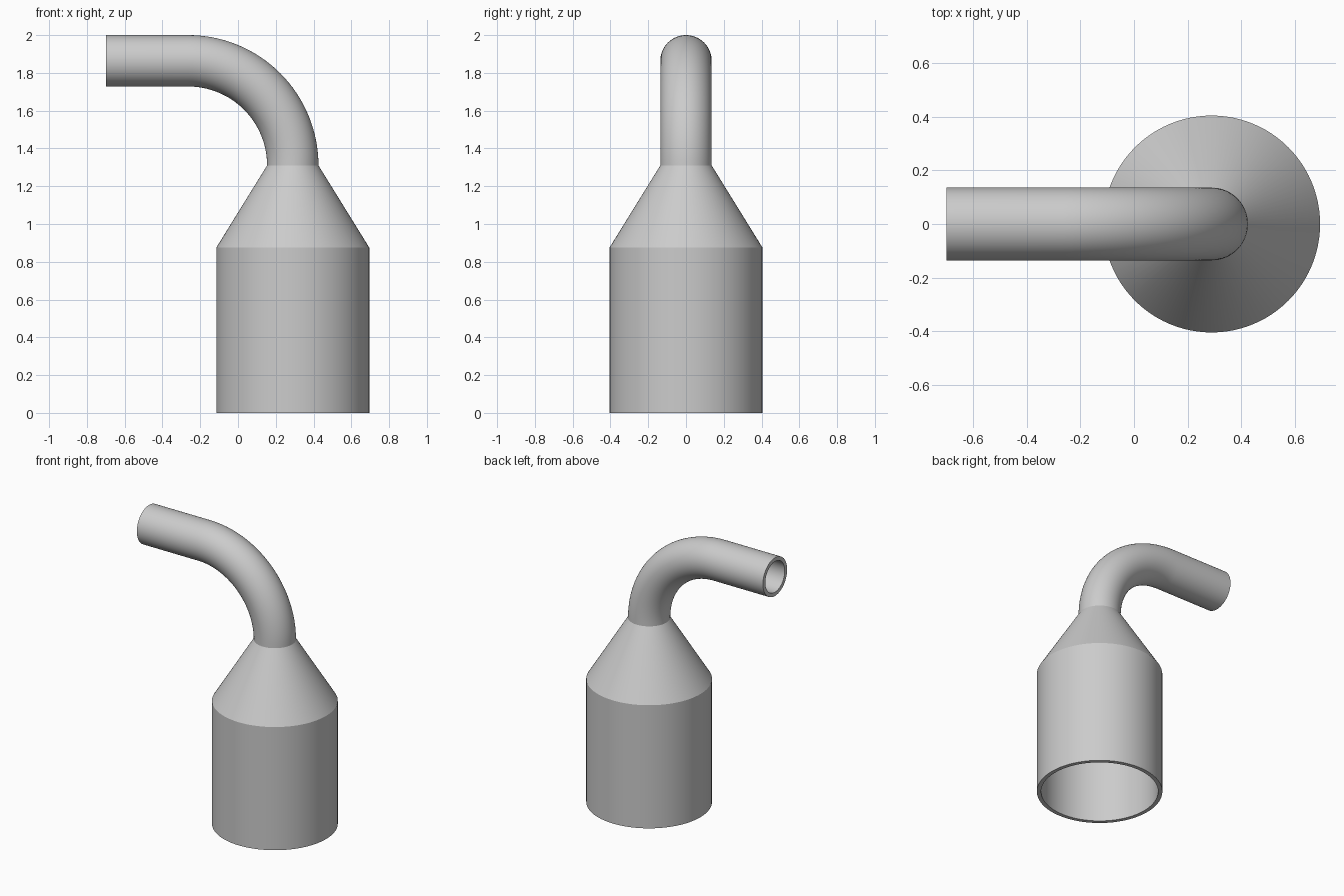
import bpy, bmesh, math
from mathutils import Vector

cube = bpy.data.objects.get("Cube")
if cube:
    bpy.data.objects.remove(cube, do_unlink=True)

SIDES = 96
WALL = 0.027
AXIS_X = 0.29
BODY_R, PIPE_R = 0.405, 0.136
SHOULDER_Z, NECK_Z = 0.875, 1.31
BEND_R = 2.0 - PIPE_R - NECK_Z
PIPE_END_X = -0.70

grey = bpy.data.materials.new("plain grey")
grey.use_nodes = True
colour = (0.6, 0.6, 0.6, 1)
grey.diffuse_color = colour
grey.node_tree.nodes["Principled BSDF"].inputs["Base Color"].default_value = colour


def hollow_sweep(name, stations, capped):
    """Sweep a ring along (centre, tilt, radius) stations, with an inner wall."""
    bm = bmesh.new()

    def ring(centre, tilt, radius):
        across = Vector((math.cos(tilt), 0, math.sin(tilt)))
        verts = []
        for i in range(SIDES):
            a = math.tau * i / SIDES
            offset = across * math.cos(a) + Vector((0, math.sin(a), 0))
            verts.append(bm.verts.new(centre + offset * radius))
        return verts

    def bridge(a, b):
        for i in range(SIDES):
            j = (i + 1) % SIDES
            bm.faces.new((a[i], a[j], b[j], b[i]))

    outer = [ring(c, t, r) for c, t, r in stations]
    inner = [ring(c, t, r - WALL) for c, t, r in stations]
    for a, b in zip(outer, outer[1:]):
        bridge(a, b)
    for a, b in zip(inner, inner[1:]):
        bridge(b, a)
    # Flat rim only at the open end
    if capped == "start":
        bridge(inner[0], outer[0])
    else:
        bridge(outer[-1], inner[-1])

    mesh = bpy.data.meshes.new(name)
    bm.to_mesh(mesh)
    bm.free()
    mesh.materials.append(grey)
    obj = bpy.data.objects.new(name, mesh)
    bpy.context.collection.objects.link(obj)
    bpy.ops.object.select_all(action='DESELECT')
    obj.select_set(True)
    bpy.context.view_layer.objects.active = obj
    bpy.ops.object.shade_smooth_by_angle(angle=math.radians(25))
    return obj


# Straight body and tapered shoulder, open underneath
body = [(0, BODY_R), (SHOULDER_Z, BODY_R), (NECK_Z, PIPE_R)]
hollow_sweep("body_and_funnel",
             [(Vector((AXIS_X, 0, z)), 0, r) for z, r in body], "start")

# Quarter bend followed by the straight outlet, open at its far end
STEPS = 32
bend_centre = Vector((AXIS_X - BEND_R, 0, NECK_Z))
pipe = []
for s in range(STEPS + 1):
    t = math.pi / 2 * s / STEPS
    pipe.append((bend_centre + BEND_R * Vector((math.cos(t), 0, math.sin(t))), t, PIPE_R))
pipe.append((Vector((PIPE_END_X, 0, NECK_Z + BEND_R)), math.pi / 2, PIPE_R))
hollow_sweep("elbow_pipe", pipe, "end")
